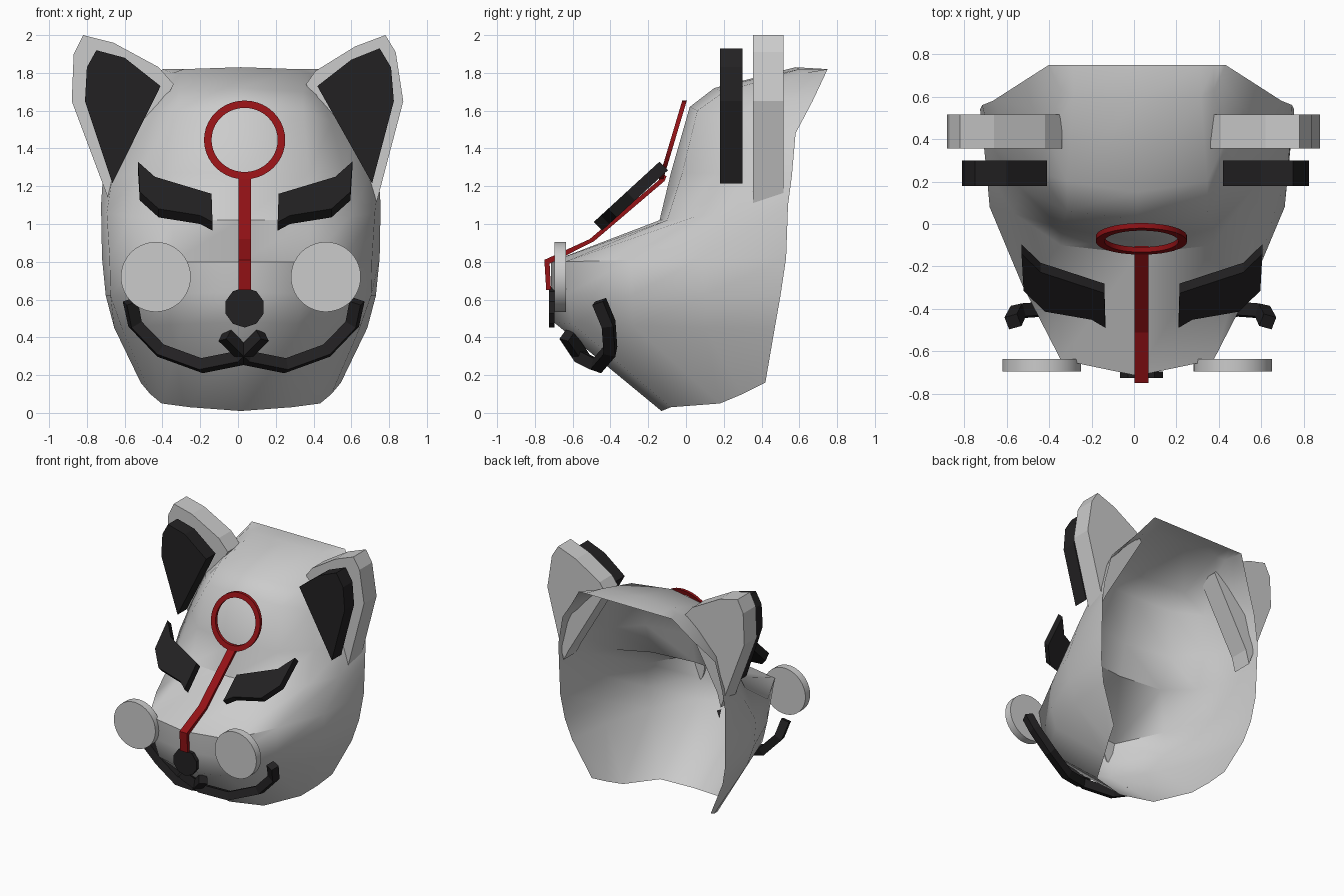
import bpy, bmesh, math
from mathutils import Vector

if "Cube" in bpy.data.objects:
    bpy.data.objects.remove(bpy.data.objects["Cube"])


def material(name, rgb):
    m = bpy.data.materials.new(name)
    m.diffuse_color = (*rgb, 1)
    m.use_nodes = True
    m.node_tree.nodes["Principled BSDF"].inputs["Base Color"].default_value = m.diffuse_color
    return m


BLACK = material("black", (0.016, 0.015, 0.016))
RED = material("red", (0.3, 0.006, 0.008))


def finish(name, bm, mat=None, smooth=None):
    bmesh.ops.recalc_face_normals(bm, faces=bm.faces)
    me = bpy.data.meshes.new(name)
    bm.to_mesh(me)
    bm.free()
    ob = bpy.data.objects.new(name, me)
    bpy.context.collection.objects.link(ob)
    if mat:
        me.materials.append(mat)
    if smooth:
        bpy.ops.object.select_all(action='DESELECT')
        ob.select_set(True)
        bpy.context.view_layer.objects.active = ob
        bpy.ops.object.shade_smooth_by_angle(angle=math.radians(smooth))
    return ob


def prism(name, points, offset, mat=None, smooth=None):
    """Polygon extruded along an offset vector."""
    bm = bmesh.new()
    face = bm.faces.new([bm.verts.new(p) for p in points])
    ext = bmesh.ops.extrude_face_region(bm, geom=[face], use_keep_orig=True)
    verts = [v for v in ext["geom"] if isinstance(v, bmesh.types.BMVert)]
    bmesh.ops.translate(bm, vec=offset, verts=verts)
    return finish(name, bm, mat, smooth)


def circle(cx, cz, r, y, n):
    return [(cx + r * math.cos(2 * math.pi * (i + .5) / n), y,
             cz + r * math.sin(2 * math.pi * (i + .5) / n)) for i in range(n)]


# Mask shell: half rows from the centre line to the rim, bottom to top
rows = [
    [(0, -.13, .01), (.27, -.08, .03), (.42, .18, .05), (.48, .30, .10), (.53, .42, .16)],
    [(0, -.70, .48), (.30, -.60, .47), (.50, -.28, .46), (.63, .10, .45), (.67, .47, .45)],
    [(0, -.715, .64), (.33, -.63, .63), (.535, -.29, .62), (.69, .10, .62), (.715, .50, .62)],
    [(0, -.715, .80), (.36, -.64, .80), (.54, -.29, .81), (.695, .08, .82), (.735, .53, .82)],
    [(0, -.14, 1.02), (.36, -.10, 1.02), (.58, .05, 1.04), (.71, .25, 1.06), (.74, .54, 1.10)],
    [(0, -.08, 1.27), (.36, -.02, 1.27), (.55, .17, 1.27), (.68, .36, 1.25), (.73, .56, 1.25)],
    [(0, .02, 1.62), (.33, .06, 1.60), (.48, .25, 1.54), (.60, .43, 1.50), (.68, .58, 1.48)],
    [(0, .15, 1.72), (.33, .20, 1.70), (.42, .40, 1.68), (.50, .55, 1.66), (.54, .67, 1.65)],
    [(0, .58, 1.83), (.30, .60, 1.82), (.36, .63, 1.80), (.39, .69, 1.81), (.415, .75, 1.82)],
]
rows.append([(x, .75, 1.82) for x, _, _ in rows[-1]])
bm = bmesh.new()
grid = []
for row in rows:
    full = [(-x, y, z) for x, y, z in row[:0:-1]] + row
    grid.append([bm.verts.new((x + .015, y, z)) for x, y, z in full])
for a, b in zip(grid, grid[1:]):
    for i in range(len(a) - 1):
        bm.faces.new((a[i], a[i + 1], b[i + 1], b[i]))
bmesh.ops.remove_doubles(bm, verts=bm.verts, dist=.001)
finish("mask_shell", bm, smooth=50)

# Ears and dark inner ears (slightly uneven left and right)
outer = {
    "left": [(-.82, 2.0), (-.66, 1.96), (-.42, 1.83), (-.34, 1.74), (-.64, 1.2),
             (-.67, 1.09), (-.88, 1.65), (-.87, 1.9)],
    "right": [(.78, 2.0), (.62, 1.94), (.41, 1.81), (.36, 1.74), (.69, 1.18),
              (.73, 1.1), (.875, 1.65), (.835, 1.91)],
}
inner = {
    "left": [(-.75, 1.92), (-.6, 1.88), (-.41, 1.73), (-.665, 1.215), (-.81, 1.65), (-.8, 1.83)],
    "right": [(.75, 1.93), (.6, 1.87), (.42, 1.73), (.71, 1.215), (.825, 1.65), (.81, 1.83)],
}
for side in ("left", "right"):
    prism("ear_" + side, [(x, .355, z) for x, z in outer[side]], (0, .16, 0))
    prism("inner_ear_" + side, [(x, .18, z) for x, z in inner[side]], (0, .12, 0), BLACK)

# Brow-shaped eyes on a sloped plane
brow = [(-.53, 1.33), (-.44, 1.25), (-.14, 1.16), (-.135, 1.01), (-.2, 1.045),
        (-.42, 1.08), (-.52, 1.17)]
# Whisker-like mouth curve: outer tip to inner hook
mouth = [(.6, -.46, .59), (.575, -.41, .47), (.44, -.40, .33), (.22, -.47, .25),
         (.02, -.55, .29), (-.1, -.63, .41)]
for side, s in (("left", -1), ("right", 1)):
    prism("eye_" + side,
          [(.0375 - s * (x - .0375), -.5 + (z - 1) * 1.09, z) for x, z in brow],
          (0, .045, -.045), BLACK)
    prism("cheek_" + side, circle(.015 + s * .45, .72, .185, -.695, 48), (0, .06, 0), smooth=30)

    cu = bpy.data.curves.new("mouth_" + side, 'CURVE')
    cu.dimensions = '3D'
    cu.bevel_depth = .045
    cu.bevel_resolution = 0
    cu.use_fill_caps = True
    sp = cu.splines.new('POLY')
    sp.points.add(len(mouth) - 1)
    sp.use_smooth = False
    for p, (x, y, z) in zip(sp.points, mouth):
        p.co = (.03 + s * x, y, z, 1)
    cu.materials.append(BLACK)
    ob = bpy.data.objects.new("mouth_" + side, cu)
    bpy.context.collection.objects.link(ob)

# Nose
prism("nose", circle(.035, .558, .106, -.725, 10), (0, .03, 0), BLACK)

# Red forehead ring, tilted to the forehead
bm = bmesh.new()
n = 40
loops = []
for r, d in ((.215, -.012), (.215, .012), (.175, .012), (.175, -.012)):
    loop = []
    for i in range(n):
        a = 2 * math.pi * i / n
        h = r * math.sin(a)
        loop.append(bm.verts.new((.035 + r * math.cos(a), -.07 + .29 * h + d, 1.445 + .97 * h)))
    loops.append(loop)
for k in range(4):
    a, b = loops[k], loops[(k + 1) % 4]
    for i in range(n):
        j = (i + 1) % n
        bm.faces.new((a[i], a[j], b[j], b[i]))
finish("forehead_ring", bm, RED, 30)

# Red stripe running from the ring down to the nose
front = [(-.125, 1.265), (-.135, 1.24), (-.51, .92), (-.75, .81), (-.74, .65)]
back = [(y + .022, z - .012) for y, z in front[:3]] + [(-.722, .79), (-.715, .65)]
prism("stripe", [(.003, y, z) for y, z in front + back[::-1]], (.066, 0, 0), RED)
